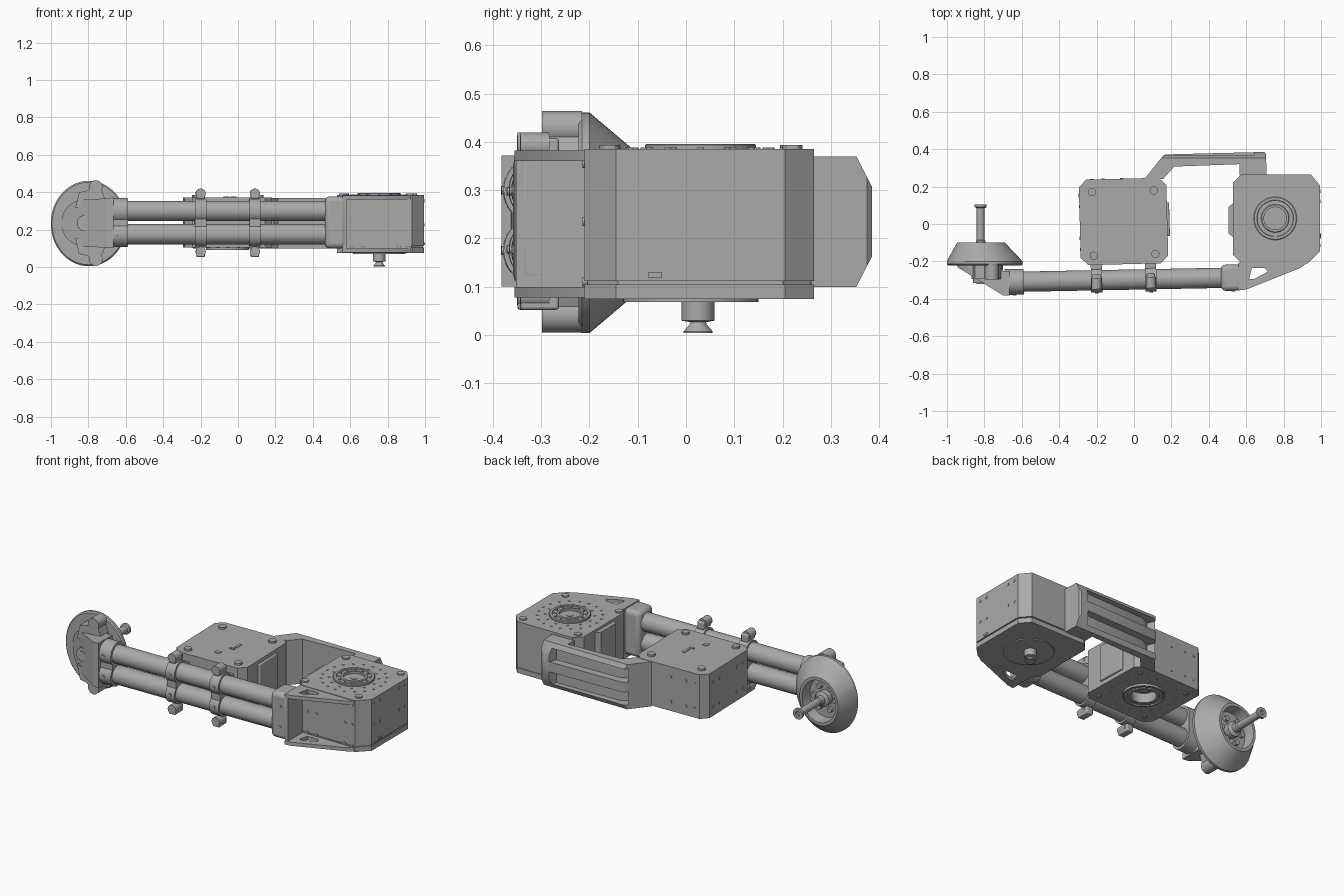
import bpy, bmesh, math
from mathutils import Matrix, Vector

if "Cube" in bpy.data.objects:
    bpy.data.objects.remove(bpy.data.objects["Cube"])

grey = bpy.data.materials.new("machined grey")
grey.use_nodes = True
GREY = (0.4, 0.4, 0.4, 1)
grey.diffuse_color = GREY
grey.node_tree.nodes["Principled BSDF"].inputs["Base Color"].default_value = GREY
parts = []


def finish(name, bm):
    bmesh.ops.recalc_face_normals(bm, faces=bm.faces)
    me = bpy.data.meshes.new(name)
    bm.to_mesh(me)
    bm.free()
    me.materials.append(grey)
    ob = bpy.data.objects.new(name, me)
    bpy.context.collection.objects.link(ob)
    parts.append(ob)
    return ob


def place(axis, a, b, h):
    # a, b lie in the section plane, h runs along the axis
    return Vector({"X": (h, a, b), "Y": (a, h, b), "Z": (a, b, h)}[axis])


def prism(name, outline, low, high, axis="Z"):
    bm = bmesh.new()
    rings = [[bm.verts.new(place(axis, a, b, h)) for a, b in outline] for h in (low, high)]
    bm.faces.new(rings[0])
    bm.faces.new(rings[1])
    n = len(outline)
    for i in range(n):
        j = (i + 1) % n
        bm.faces.new((rings[0][i], rings[0][j], rings[1][j], rings[1][i]))
    return finish(name, bm)


def box(name, x0, x1, y0, y1, z0, z1, bevel=0.0):
    ob = prism(name, [(x0, y0), (x1, y0), (x1, y1), (x0, y1)], z0, z1)
    if bevel:
        mod = ob.modifiers.new("rounding", "BEVEL")
        mod.width, mod.segments = bevel, 3
    return ob


def arc(a, b, r, start=0, end=360, n=32):
    steps = n if end - start == 360 else n + 1
    angles = [math.radians(start + (end - start) * i / n) for i in range(steps)]
    return [(a + r * math.cos(t), b + r * math.sin(t)) for t in angles]


def rod(name, a, b, r, low, high, axis="Z", n=32):
    return prism(name, arc(a, b, r, n=n), low, high, axis)


def lathe(name, a, b, profile, axis="Z", stretch=1.0, n=64):
    bm = bmesh.new()
    rings = [[bm.verts.new(place(axis, a + r * math.cos(t), b + stretch * r * math.sin(t), h))
              for t in (2 * math.pi * i / n for i in range(n))] for r, h in profile]
    bm.faces.new(rings[0])
    bm.faces.new(rings[-1])
    for lo, hi in zip(rings, rings[1:]):
        for i in range(n):
            j = (i + 1) % n
            bm.faces.new((lo[i], lo[j], hi[j], hi[i]))
    return finish(name, bm)


def carve(target, cutter, operation="DIFFERENCE"):
    mod = target.modifiers.new("cut", "BOOLEAN")
    mod.operation, mod.object, mod.solver = operation, cutter, "EXACT"
    bpy.context.view_layer.objects.active = target
    bpy.ops.object.modifier_apply(modifier=mod.name)
    parts.remove(cutter)
    bpy.data.objects.remove(cutter)


def screws(name, spots, r, low, high, axis="Z"):
    for a, b in spots:
        rod(name, a, b, r, low, high, axis, 12)


def turn(first, degrees, x, y):
    # swing every part made since index "first" about a vertical line
    pivot = Matrix.Translation((x, y, 0))
    m = pivot @ Matrix.Rotation(math.radians(degrees), 4, "Z") @ pivot.inverted()
    for ob in parts[first:]:
        ob.data.transform(m)


def octagon(x0, x1, y0, y1, c):
    return [(x0 + c, y0), (x1 - c, y0), (x1, y0 + c), (x1, y1 - c),
            (x1 - c, y1), (x0 + c, y1), (x0, y1 - c), (x0, y0 + c)]


# Shoulder motor housing with seam and base plate
SX, SY = 0.755, 0.03
shell = [(.575, -.21), (.93, -.21), (.995, -.145), (.995, .205), (.945, .265),
         (.575, .265), (.53, .22), (.53, -.165)]
inner = [(SX + (x - SX) * .975, SY + (y - SY) * .975) for x, y in shell]
shoulder = prism("shoulder_housing", shell, .112, .385)
carve(shoulder, rod("hole", SX, SY, .06, .35, .45))
prism("shoulder_seam", inner, .103, .114)
prism("shoulder_base_plate", shell, .075, .105)
lathe("shoulder_output_ring", SX, SY, [(.115, .383), (.115, .393), (.112, .396), (.098, .396),
      (.096, .391), (.075, .391), (.072, .396), (.06, .396), (.06, .351), (0.001, .351)])
rod("shoulder_centre_pin", SX, SY, .018, .34, .385, n=20)
screws("ring_screw", arc(SX, SY, .18, n=20), .007, .38, .388)
screws("ring_screw", arc(SX, SY, .135, n=12), .007, .38, .388)
screws("output_screw", arc(SX, SY, .086, n=12), .006, .39, .395)
screws("corner_screw", [(.572, .215), (.935, .22), (.56, -.158), (.918, -.158)], .021, .38, .393)
prism("shoulder_connector", [(.54, -.08), (.505, -.05), (.505, .09), (.54, .12)], .115, .37)
screws("side_screw", [(y, z) for y in (-.115, -.06, .122, .175) for z in (.225, .355)],
       .009, .99, .998, "X")
box("side_latch", .99, 1.0, -.078, -.05, .118, .131)
screws("front_screw", [(x, z) for x in (.61, .67, .86, .91) for z in (.11, .235, .355)],
       .009, -.214, -.2, "Y")

# Mounting foot below the shoulder
rod("base_flange", SX, .01, .14, .069, .08, n=48)
lathe("mounting_stud", SX, .025, [(.034, .075), (.034, .03), (.016, .027), (.018, .022),
      (.03, .008), (.03, .004), (0.001, .004)], n=32)

# Elbow motor housing, output facing down
EX, EY = -.056, .015
first = len(parts)
elbow = prism("elbow_housing", octagon(-.29, .178, -.215, .242, .04), .105, .372)
carve(elbow, rod("hole", EX, EY, .07, .0, .16, n=48))
lathe("elbow_output_ring", EX, EY, [(.07, .15), (.07, .092), (.085, .092), (.088, .098),
      (.105, .098), (.108, .092), (.115, .092), (.115, .11), (.07, .15)], n=48)
rod("elbow_core", EX, EY, .03, .13, .17)
corners = [(x, y) for x in (-.22, .11) for y in (-.165, .175)]
screws("corner_screw", corners, .022, .37, .384)
screws("base_corner_screw", corners, .016, .1, .112)
screws("base_ring_screw", arc(EX, EY, .18, n=20), .007, .101, .11)
screws("output_screw", arc(EX, EY, .096, n=12), .006, .094, .1)
box("top_slot", -.025, -.008, .0, .05, .37, .376)
box("top_slot", -.04, -.01, -.03, -.015, .37, .376)
box("top_slot", -.08, -.05, -.115, -.09, .37, .376)
box("elbow_connector", .17, .19, -.07, .11, .13, .35, .006)
screws("side_screw", [(y, z) for y in (-.13, -.07, .1, .16) for z in (.16, .31)],
       .009, -.293, -.28, "X")
screws("back_screw", [(x, z) for x in (-.22, -.16, -.06) for z in (.16, .31)],
       .009, .235, .245, "Y")
turn(first, 1.5, EX, EY)

# Upper link joining both housings: chamfered, with two long pockets
link = prism("upper_link", [(.06, .245), (.155, .365), (.17, .372), (.695, .385), (.705, .375),
             (.71, .26), (.565, .26), (.565, .32), (.215, .307), (.155, .24)], .1, .37)
for s in (-1, 1):
    wedge = [(.352, .235 + s * .136), (.388, .235 + s * .066), (.43, .235 + s * .066),
             (.43, .235 + s * .2), (.352, .235 + s * .2)]
    carve(link, prism("wedge", wedge, 0, 1, "X"))
    z0, z1 = sorted((.235 + s * .03, .235 + s * .108))
    pocket = [(.16, .30), (.215, .328), (.63, .338), (.67, .45), (.10, .45)]
    carve(link, prism("pocket", pocket, z0, z1))

# Twin forearm tubes with end sockets and clamps
TY = -.297
TUBES = (.175, .30)
first = len(parts)
for z in TUBES:
    rod("forearm_tube", TY, z, .054, -.65, .55, "X", 48)
    rod("wrist_socket", TY, z, .069, -.69, -.59, "X", 48)
    for x in (-.20, .09):
        rod("tube_clamp", TY, z, .066, x - .03, x + .03, "X", 48)
box("wrist_socket_web", -.69, -.59, TY - .052, TY + .066, .175, .30)
box("shoulder_socket", .465, .58, TY - .07, TY + .07, .1, .378, .025)
for x in (-.20, .09):
    box("clamp_web", x - .03, x + .03, TY - .05, TY + .07, .175, .30)
    for s in (-1, 1):
        z = .2375 + s * .155
        box("clamp_ear", x - .022, x + .022, -.345, -.265, z - .03, z + .015, .006)
        rod("clamp_bolt", x, z, .027, -.345, -.285, "Y", 20)
        screws("clamp_screw", [(x, .2375 + s * .06)], .009, TY - .07, TY - .05, "Y")
    box("housing_pad", x - .03, x + .03, -.26, -.2, .15, .33)
for z in TUBES:
    screws("socket_screw", [(.53, z), (-.64, z)], .009, TY - .073, TY - .06, "Y")
turn(first, 1.1, 0, TY)

# Triangular gussets tying the sockets to the shoulder
for z in (.078, .36):
    gusset = prism("gusset", [(.56, -.355), (.60, -.35), (.89, -.235), (.93, -.205), (.56, -.205)],
                   z, z + .022)
    carve(gusset, prism("window", [(.615, -.295), (.64, -.295), (.715, -.255), (.70, -.235),
                                   (.63, -.235)], z - .1, z + .1))
box("gusset_end_plate", .56, .58, -.352, -.205, .08, .38)

# Wrist elbow: sloped block trimmed to a rounded front outline
WX, WZ = -.82, .235
wrist = prism("wrist_block", [(-.945, -.215), (-.945, -.23), (-.70, -.382), (-.665, -.382),
              (-.665, -.25), (-.70, -.25), (-.72, -.215)], .05, .42)
outline = arc(WX, WZ, .125, 90, 270) + [(-.74, .105), (-.66, .1), (-.66, .372), (-.74, .365)]
carve(wrist, prism("trim", outline, -.5, 0, "Y"), "INTERSECT")
rod("wrist_hub", WX, WZ, .042, -.315, -.25, "Y")
rod("wrist_hub_pin", WX, WZ, .022, -.32, -.25, "Y")
for s in (-1, 1):
    lobe = [(-.87, WZ + s * .08), (-.85, WZ + s * .165), (-.80, WZ + s * .175),
            (-.78, WZ + s * .205), (-.74, WZ + s * .205), (-.70, WZ + s * .10)]
    prism("wrist_lobe", lobe, -.295, -.215, "Y")
    rod("lobe_tip", -.76, WZ + s * .193, .036, -.298, -.215, "Y", 24)

# Flared hand guard, its narrow end leaning outward
guard = lathe("hand_guard", -.798, .2325, [(.001, -.222), (.196, -.222), (.203, -.215),
              (.203, -.20), (.128, -.10), (.112, -.10), (.105, -.165), (.001, -.165)], "Y", 1.125)
for v in guard.data.vertices:
    if v.co.y > -.19:
        v.co.x -= .02
screws("guard_screw", arc(WX, WZ, .072, n=6), .016, -.17, -.145, "Y")

# Grip handle
lathe("grip_handle", WX, WZ, [(.045, -.17), (.045, -.13), (.026, -.12), (.026, -.09), (.021, -.085),
      (.021, .085), (.032, .09), (.032, .105), (.014, .105), (.012, .095), (.001, .095)], "Y", n=32)

# Smooth round surfaces, keep hard edges
bpy.ops.object.select_all(action="DESELECT")
for ob in parts:
    ob.select_set(True)
bpy.context.view_layer.objects.active = parts[0]
bpy.ops.object.shade_smooth_by_angle(angle=math.radians(30))
